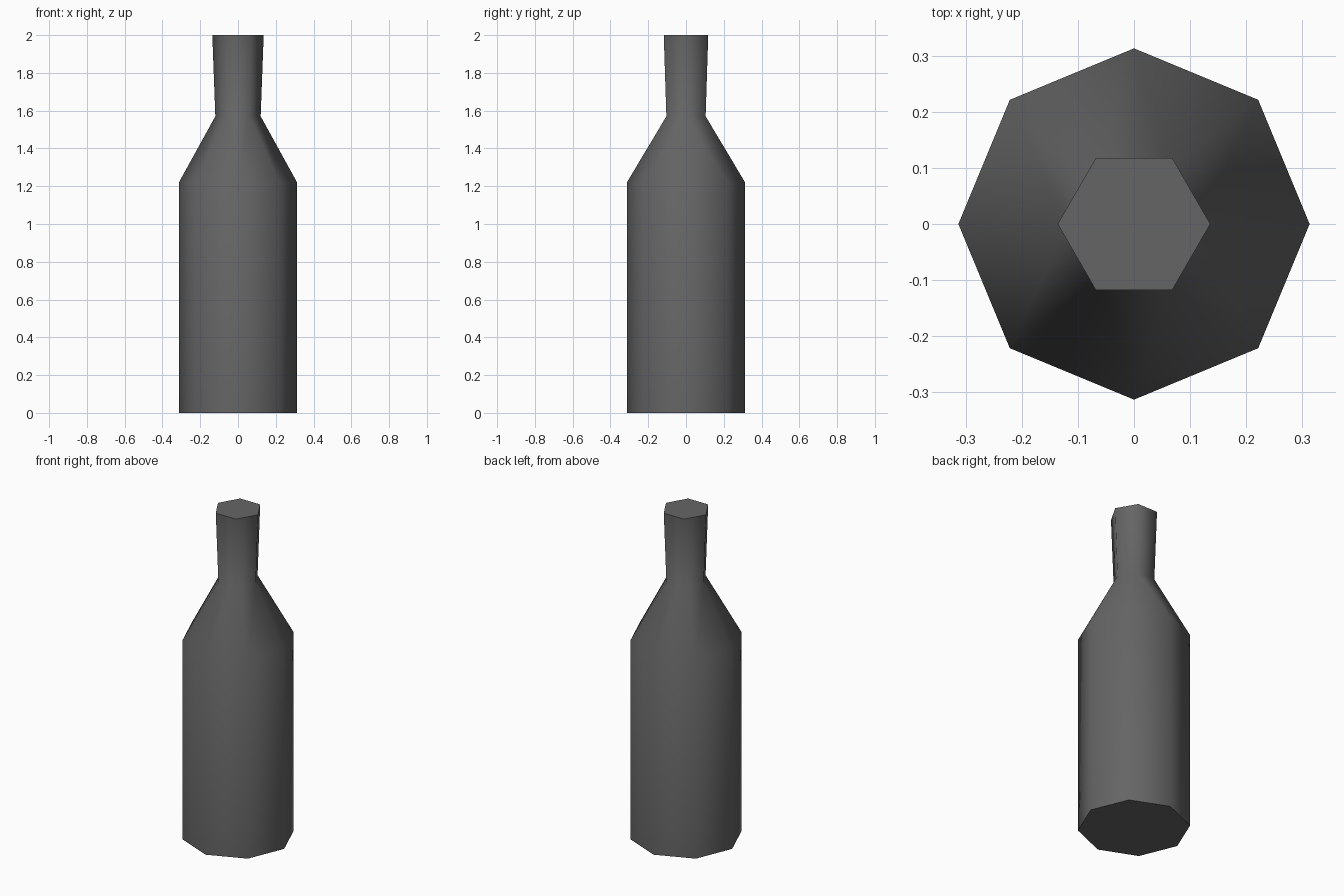
import bpy, bmesh
from math import cos, sin, tau, radians

cube = bpy.data.objects.get("Cube")
if cube:
    bpy.data.objects.remove(cube, do_unlink=True)

glass = bpy.data.materials.new("dark_grey")
colour = (0.13, 0.13, 0.13, 1)
glass.diffuse_color = colour
glass.use_nodes = True
glass.node_tree.nodes["Principled BSDF"].inputs["Base Color"].default_value = colour

bm = bmesh.new()


def ring(sides, radius, z):
    """Regular polygon of vertices with a corner on +x."""
    return [bm.verts.new((radius * cos(tau * i / sides), radius * sin(tau * i / sides), z))
            for i in range(sides)]


def bridge(low, high):
    """Zip two rings together, stepping along whichever has the nearer corner."""
    n, m = len(low), len(high)
    i = j = 0
    while i < n or j < m:
        a, b = low[i % n], high[j % m]
        step_low, step_high = (i + 1) * m, (j + 1) * n
        if n == m:
            i, j = i + 1, j + 1
            bm.faces.new((a, low[i % n], high[j % m], b))
        elif step_low < step_high:
            i += 1
            bm.faces.new((a, low[i % n], b))
        else:
            j += 1
            bm.faces.new((a, high[j % m], b))


# Eight-sided body, shoulder narrowing to a six-sided flared neck
base = ring(8, 0.313, 0)
shoulder = ring(8, 0.313, 1.22)
collar = ring(6, 0.12, 1.57)
mouth = ring(6, 0.136, 2)
for low, high in ((base, shoulder), (shoulder, collar), (collar, mouth)):
    bridge(low, high)

# Closed ends
bm.faces.new(base[::-1])
bm.faces.new(mouth)
bmesh.ops.recalc_face_normals(bm, faces=bm.faces)

mesh = bpy.data.meshes.new("bottle")
bm.to_mesh(mesh)
bm.free()
mesh.materials.append(glass)
bottle = bpy.data.objects.new("bottle", mesh)
bpy.context.collection.objects.link(bottle)

# Rounded sides, crisp ends
bpy.ops.object.select_all(action="DESELECT")
bottle.select_set(True)
bpy.context.view_layer.objects.active = bottle
bpy.ops.object.shade_smooth_by_angle(angle=radians(70))
